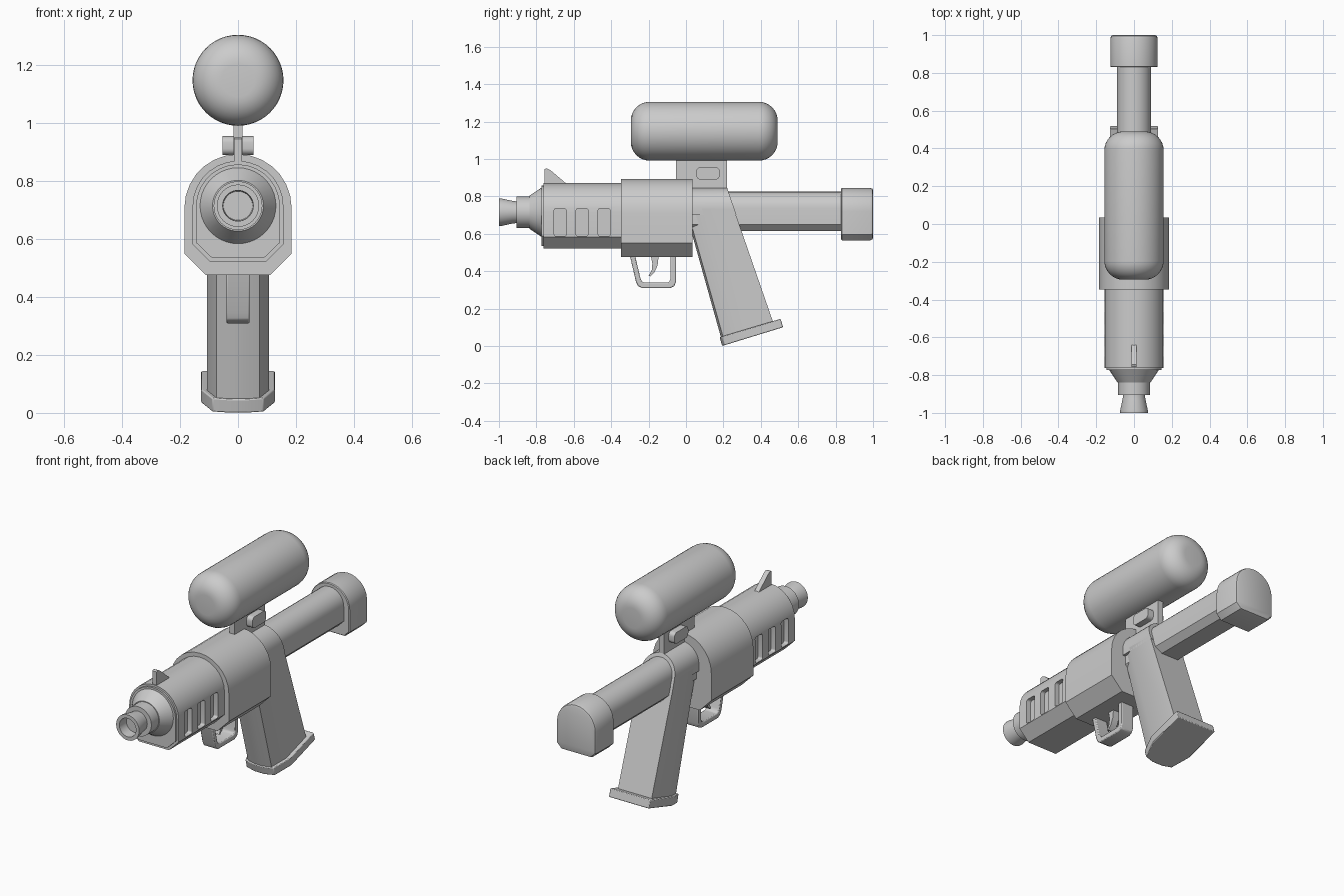
import bpy, bmesh, math
from math import sin, cos, pi

if "Cube" in bpy.data.objects:
    bpy.data.objects.remove(bpy.data.objects["Cube"])


def finish(name, bm, bevel=0.0, angle=32):
    bmesh.ops.recalc_face_normals(bm, faces=bm.faces)
    me = bpy.data.meshes.new(name)
    bm.to_mesh(me)
    bm.free()
    ob = bpy.data.objects.new(name, me)
    bpy.context.collection.objects.link(ob)
    me.shade_smooth()
    me.set_sharp_from_angle(angle=math.radians(angle))
    if bevel:
        m = ob.modifiers.new("bevel", "BEVEL")
        m.width, m.segments, m.limit_method = bevel, 2, "ANGLE"
        m.angle_limit = math.radians(32)
    return ob


def loft(name, rings, bevel=0.0, caps=True, angle=32):
    bm = bmesh.new()
    vs = [[bm.verts.new(p) for p in r] for r in rings]
    n = len(vs[0])
    for a, b in zip(vs, vs[1:]):
        for i in range(n):
            j = (i + 1) % n
            bm.faces.new((a[i], a[j], b[j], b[i]))
    if caps:
        bm.faces.new(vs[0])
        bm.faces.new(vs[-1])
    return finish(name, bm, bevel, angle)


def lathe(name, profile, z, n=40):
    # profile of (y, radius) turned around the long axis
    return loft(name, [[(r * cos(2 * pi * i / n), y, z + r * sin(2 * pi * i / n))
                        for i in range(n)] for y, r in profile])


def arch(w, cz, zb, wb, zc, n=14):
    # round top, straight sides, chamfered flat bottom
    arc = [(w * cos(pi * i / n), cz + w * sin(pi * i / n)) for i in range(n + 1)]
    return [(-wb, zb), (wb, zb), (w, zc)] + arc + [(-w, zc)]


def prism(name, sec, y0, y1, bevel=0.0):
    return loft(name, [[(x, y, z) for x, z in sec] for y in (y0, y1)], bevel)


def plate(name, prof, hw, bevel=0.0):
    # side profile of (y, z), given thickness across x
    return loft(name, [[(x, y, z) for y, z in prof] for x in (-hw, hw)], bevel)


def pill(y0, y1, z0, z1, r, n=5):
    pts = []
    for k, (cy, cz) in enumerate([(y1 - r, z1 - r), (y0 + r, z1 - r), (y0 + r, z0 + r), (y1 - r, z0 + r)]):
        for i in range(n + 1):
            a = pi / 2 * (k + i / n)
            pts.append((cy + r * cos(a), cz + r * sin(a)))
    return pts


# tank with rounded ends
R, c = 0.157, 0.1
q = [i * pi / 16 for i in range(9)]
prof = [(-0.295 + c * (1 - cos(a)), R - c + c * sin(a)) for a in q]
prof += [(0.49 - c * (1 - cos(a)), R - c + c * sin(a)) for a in reversed(q)]
lathe("tank", prof, 1.148, 48)

# tank mount and its cross pin
plate("tank_mount", [(-0.053, 0.84), (0.22, 0.84), (0.22, 1.01), (-0.053, 1.01)], 0.016)
plate("mount_pin", pill(0.055, 0.18, 0.89, 0.955, 0.022), 0.053)

# receiver
prism("receiver", arch(0.185, 0.708, 0.476, 0.112, 0.55), -0.347, 0.035)

# front shroud with inset lip
outer = arch(0.157, 0.713, 0.52, 0.095, 0.582)
inner = arch(0.145, 0.713, 0.535, 0.09, 0.588)
shroud = loft("shroud", [[(x, y, z) for x, z in s] for s, y in
                         ((inner, -0.773), (inner, -0.762), (outer, -0.762), (outer, -0.34))])

# vent slots cut into both sides of the shroud
cutters = []
for y in (-0.705, -0.588, -0.47):
    for s in (-1, 1):
        cut = loft("vent_cutter", [[(s * x, a, b) for a, b in pill(y, y + 0.065, 0.587, 0.735, 0.012)]
                                   for x in (0.128, 0.2)])
        cut.hide_render = True
        m = shroud.modifiers.new("vent", "BOOLEAN")
        m.operation, m.object, m.solver = "DIFFERENCE", cut, "EXACT"
        cutters.append(cut)
bpy.context.view_layer.update()
dg = bpy.context.evaluated_depsgraph_get()
baked = bpy.data.meshes.new_from_object(shroud.evaluated_get(dg))
shroud.modifiers.clear()
shroud.data = baked
baked.set_sharp_from_angle(angle=math.radians(32))
for cut in cutters:
    bpy.data.objects.remove(cut)

# stepped nozzle with hollow muzzle
lathe("nozzle", [(-0.75, 0.131), (-0.773, 0.131), (-0.838, 0.088), (-0.838, 0.084), (-0.905, 0.084),
                 (-0.905, 0.058), (-0.925, 0.06), (-0.985, 0.073), (-1.0, 0.073), (-1.0, 0.053),
                 (-0.94, 0.05)], 0.715)

# front sight fin
plate("front_sight", [(-0.757, 0.85), (-0.757, 0.945), (-0.745, 0.95), (-0.725, 0.94),
                      (-0.64, 0.868), (-0.64, 0.85)], 0.014)

# rear tube and end cap
prism("rear_tube", arch(0.09, 0.735, 0.615, 0.055, 0.65), 0.02, 0.86)
cap = arch(0.125, 0.72, 0.565, 0.095, 0.595)


def shrink(sec, k):
    return [(x * k, 0.71 + (z - 0.71) * k) for x, z in sec]


loft("end_cap", [[(x, y, z) for x, z in s] for s, y in
                 ((shrink(cap, 0.97), 0.83), (cap, 0.835), (cap, 0.985),
                  (shrink(cap, 0.97), 0.996), (shrink(cap, 0.9), 1.0))])


# grip: D-shaped section, flat at the back and faceted at the front
def grip_ring(fy, fz, ry, rz, w):
    half = [(1, 1), (0.35, 1), (0.04, 0.7), (0, 0.25)]
    pts = half + [(t, -k) for t, k in reversed(half)]
    return [(k * w, fy + t * (ry - fy), fz + t * (rz - fz)) for t, k in pts]


loft("grip", [grip_ring(0.19, 0.035, 0.47, 0.115, 0.107),
              grip_ring(-0.006, 0.735, 0.255, 0.735, 0.107)])
hump = arch(0.107, 0.738, 0.70, 0.107, 0.72)
loft("grip_top", [[(x, 0.0, z) for x, z in hump],
                  [(x, 0.22 + 0.342 * (0.845 - z), z) for x, z in hump]])
loft("grip_base", [grip_ring(0.193, 0.0, 0.519, 0.1, 0.127),
                   grip_ring(0.18, 0.047, 0.506, 0.145, 0.127)], bevel=0.004)

# trigger guard: open band following an outer and an inner path
out = [(-0.302, 0.49), (-0.268, 0.345), (-0.258, 0.322), (-0.235, 0.309),
       (-0.085, 0.309), (-0.062, 0.32), (-0.053, 0.345), (-0.053, 0.49)]
inn = [(-0.274, 0.49), (-0.243, 0.36), (-0.237, 0.347), (-0.225, 0.339),
       (-0.1, 0.339), (-0.088, 0.345), (-0.083, 0.36), (-0.083, 0.49)]
loft("trigger_guard", [[(-0.04, *a), (0.04, *a), (0.04, *b), (-0.04, *b)]
                       for a, b in zip(out, inn)], bevel=0.005)

# curved trigger
plate("trigger", [(-0.19, 0.49), (-0.18, 0.44), (-0.183, 0.405), (-0.2, 0.375), (-0.19, 0.372),
                  (-0.168, 0.395), (-0.152, 0.43), (-0.145, 0.49)], 0.02)
